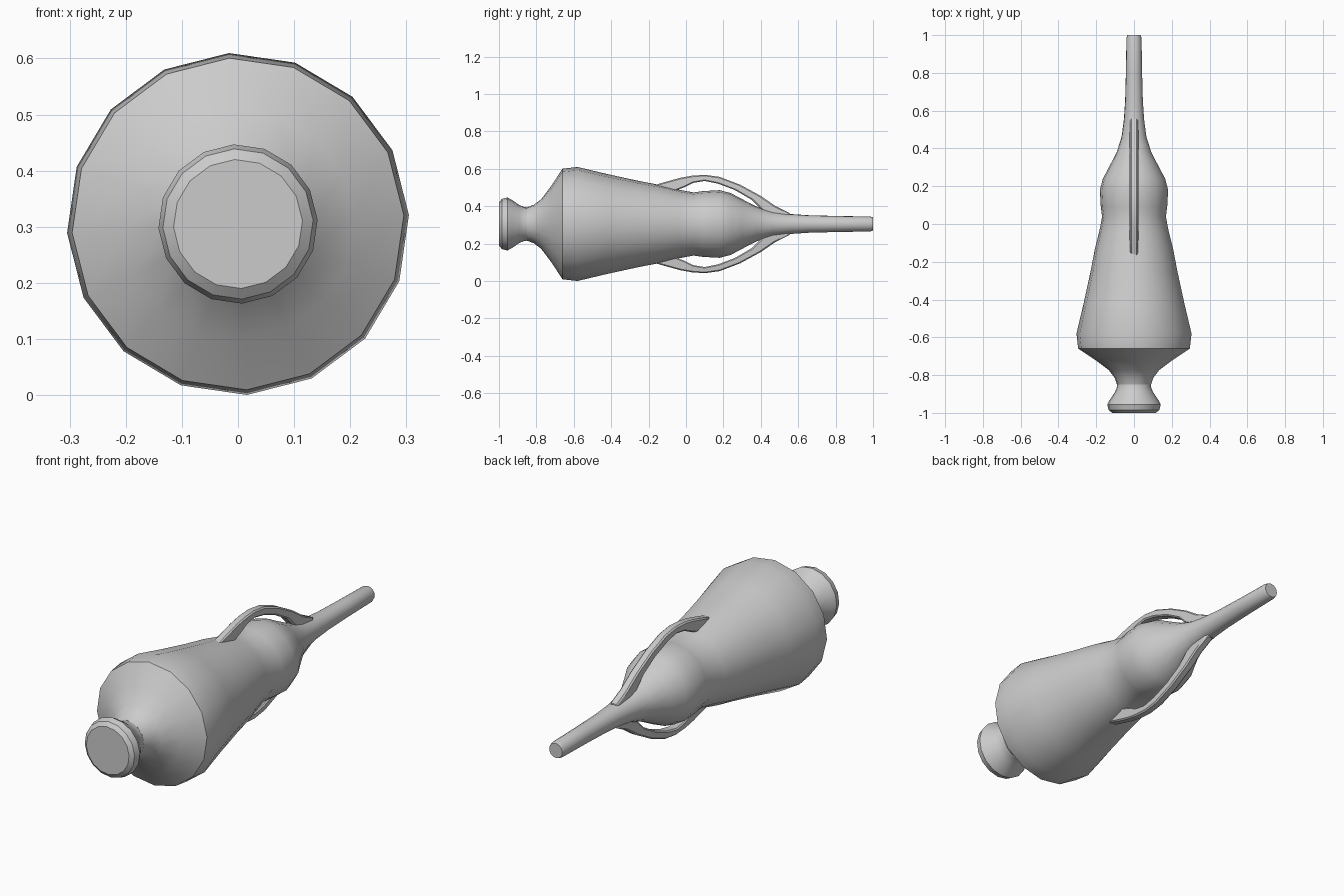
import bpy, bmesh, math

cube = bpy.data.objects.get("Cube")
if cube:
    bpy.data.objects.remove(cube, do_unlink=True)

AXIS_Z = 0.305   # height of the lying vessel's long axis
SIDES = 16

grey = bpy.data.materials.new("plain_grey")
grey.use_nodes = True
colour = (0.6, 0.6, 0.6, 1)
grey.diffuse_color = colour
grey.node_tree.nodes["Principled BSDF"].inputs["Base Color"].default_value = colour


def finish(bm, name, angle):
    bmesh.ops.recalc_face_normals(bm, faces=bm.faces)
    mesh = bpy.data.meshes.new(name)
    bm.to_mesh(mesh)
    bm.free()
    mesh.materials.append(grey)
    obj = bpy.data.objects.new(name, mesh)
    bpy.context.collection.objects.link(obj)
    bpy.ops.object.select_all(action='DESELECT')
    obj.select_set(True)
    bpy.context.view_layer.objects.active = obj
    bpy.ops.object.shade_smooth_by_angle(angle=math.radians(angle))
    return obj


def revolve(name, profile, angle=35):
    """Turn (y, radius) points around the long axis and cap both ends."""
    bm = bmesh.new()
    rings = []
    for y, r in profile:
        ring = []
        for i in range(SIDES):
            a = math.radians(93) + math.tau * i / SIDES
            ring.append(bm.verts.new((r * math.cos(a), y, AXIS_Z + r * math.sin(a))))
        rings.append(ring)
    for a, b in zip(rings, rings[1:]):
        for i in range(SIDES):
            j = (i + 1) % SIDES
            bm.faces.new((a[i], a[j], b[j], b[i]))
    bm.faces.new(rings[0])
    bm.faces.new(rings[-1])
    return finish(bm, name, angle)


# Flared foot, joined to the shoulder at the narrow neck
revolve("foot", [(-1.0, 0.115), (-0.985, 0.134), (-0.955, 0.142), (-0.93, 0.128),
                 (-0.89, 0.101), (-0.865, 0.091), (-0.835, 0.088)])

# Shoulder, tapering belly, waist, bulb and long spout
revolve("body", [(-0.85, 0.09), (-0.815, 0.102), (-0.775, 0.132), (-0.72, 0.205),
                 (-0.66, 0.296), (-0.58, 0.305), (-0.42, 0.267), (-0.25, 0.23),
                 (-0.14, 0.209), (-0.04, 0.184), (0.04, 0.169), (0.09, 0.176),
                 (0.18, 0.181), (0.24, 0.165), (0.30, 0.133), (0.38, 0.092),
                 (0.46, 0.066), (0.55, 0.054), (0.65, 0.047), (0.80, 0.043),
                 (0.985, 0.040), (1.0, 0.035)])

# Two arched handles, on opposite sides: (y, radius) along the outer and inner curve
OUTER = [(-0.17, 0.208), (-0.10, 0.228), (-0.03, 0.247), (0.03, 0.258), (0.10, 0.263),
         (0.18, 0.252), (0.29, 0.210), (0.40, 0.150), (0.48, 0.095), (0.56, 0.055)]
INNER = [(-0.15, 0.165), (-0.07, 0.172), (0.00, 0.200), (0.04, 0.220), (0.10, 0.230),
         (0.17, 0.216), (0.26, 0.182), (0.35, 0.130), (0.41, 0.070), (0.52, 0.030)]


def handle(name, side):
    bm = bmesh.new()
    rings = []
    for (yo, ro), (yi, ri) in zip(OUTER, INNER):
        corners = [(-0.020, yo, ro), (0.020, yo, ro), (0.024, yi, ri), (-0.024, yi, ri)]
        rings.append([bm.verts.new((x, y, AXIS_Z + side * r)) for x, y, r in corners])
    for a, b in zip(rings, rings[1:]):
        for i in range(4):
            j = (i + 1) % 4
            bm.faces.new((a[i], a[j], b[j], b[i]))
    bm.faces.new(rings[0])
    bm.faces.new(rings[-1])
    obj = finish(bm, name, 35)
    bevel = obj.modifiers.new("soft_edges", 'BEVEL')
    bevel.width = 0.006
    bevel.segments = 1
    bevel.limit_method = 'ANGLE'
    bevel.angle_limit = math.radians(50)


handle("upper_handle", 1)
handle("lower_handle", -1)
